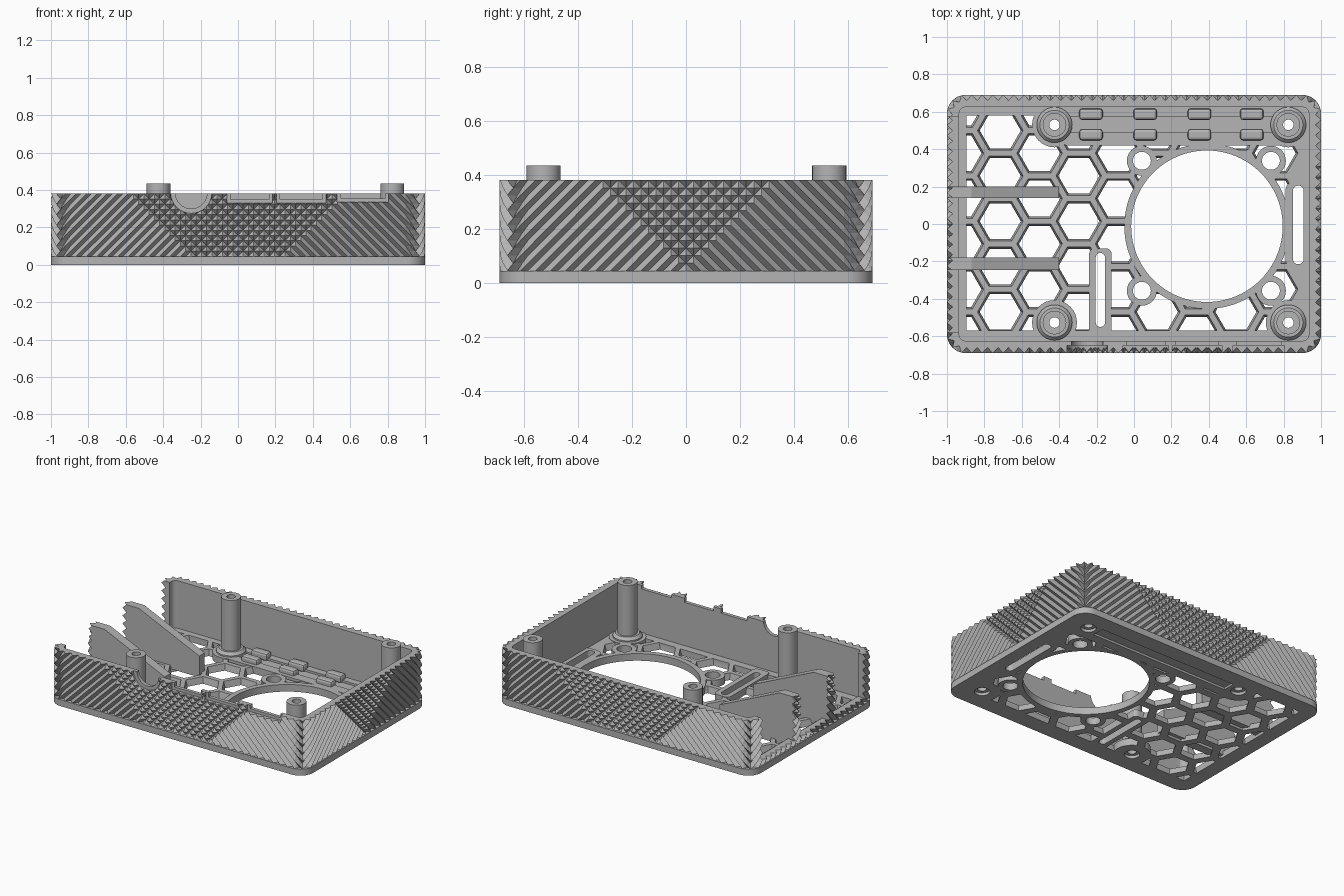
import bpy, bmesh, math
from math import sin, cos, pi
from mathutils import Matrix

old = bpy.data.objects.get("Cube")
if old:
    bpy.data.objects.remove(old, do_unlink=True)

grey = bpy.data.materials.new("plain grey")
grey.use_nodes = True
grey.diffuse_color = (0.46, 0.46, 0.46, 1)
grey.node_tree.nodes["Principled BSDF"].inputs["Base Color"].default_value = (0.46, 0.46, 0.46, 1)

HEIGHT, FLOOR, PAD = 0.38, 0.045, 0.05
RADIUS, ROWS = 0.1, 12


# ---------- helpers ----------
def finish(name, bm):
    bmesh.ops.remove_doubles(bm, verts=bm.verts, dist=1e-5)
    bmesh.ops.recalc_face_normals(bm, faces=bm.faces)
    mesh = bpy.data.meshes.new(name)
    bm.to_mesh(mesh)
    bm.free()
    mesh.materials.append(grey)
    ob = bpy.data.objects.new(name, mesh)
    bpy.context.collection.objects.link(ob)
    return ob


def add_prism(bm, outline, lo, hi, axis="z", top=None):
    """Extrude an outline; an optional second outline tapers it."""
    def place(p, h):
        return (p[0], p[1], h) if axis == "z" else (p[0], h, p[1])
    a = [bm.verts.new(place(p, lo)) for p in outline]
    b = [bm.verts.new(place(p, hi)) for p in (top or outline)]
    bm.faces.new(a[::-1])
    bm.faces.new(b)
    for i in range(len(a)):
        j = (i + 1) % len(a)
        bm.faces.new((a[i], a[j], b[j], b[i]))


def prism(name, outline, lo, hi, axis="z"):
    bm = bmesh.new()
    add_prism(bm, outline, lo, hi, axis)
    return finish(name, bm)


def circle(x, y, r, n=32):
    return [(x + r * cos(2 * pi * i / n), y + r * sin(2 * pi * i / n)) for i in range(n)]


def rect(x0, x1, y0, y1, r=0.0, n=6):
    if not r:
        return [(x0, y0), (x1, y0), (x1, y1), (x0, y1)]
    corners = [(x1 - r, y1 - r), (x0 + r, y1 - r), (x0 + r, y0 + r), (x1 - r, y0 + r)]
    return [(cx + r * cos((q + i / n) * pi / 2), cy + r * sin((q + i / n) * pi / 2))
            for q, (cx, cy) in enumerate(corners) for i in range(n + 1)]


def combine(ob, tool, operation="DIFFERENCE"):
    """Apply a boolean and discard the tool."""
    mod = ob.modifiers.new("cut", "BOOLEAN")
    mod.operation, mod.object, mod.solver = operation, tool, "EXACT"
    bpy.context.view_layer.update()
    result = bpy.data.meshes.new_from_object(ob.evaluated_get(bpy.context.evaluated_depsgraph_get()))
    ob.modifiers.clear()
    ob.data = result
    bpy.data.objects.remove(tool, do_unlink=True)


def smooth(ob):
    bpy.ops.object.select_all(action="DESELECT")
    ob.select_set(True)
    bpy.context.view_layer.objects.active = ob
    bpy.ops.object.shade_smooth_by_angle(angle=math.radians(30))


# ---------- knurled wall ----------
def outline_point(s, straight, half, inset):
    """Point on one side of the rounded outline, before turning it into place."""
    if abs(s) <= straight:
        return s, inset - half
    t = (abs(s) - straight) / RADIUS
    r = RADIUS - inset
    return math.copysign(straight + r * sin(t), s), RADIUS - half - r * cos(t)


def wall_side(bm, turn, straight, half, steps, cross):
    """Diagonal ridges lean to the middle and overlap there as pyramids."""
    rot = Matrix.Rotation(turn * pi / 2, 3, "Z")
    pitch = (straight + RADIUS * pi / 4) / steps
    dz = (HEIGHT - FLOOR) / ROWS

    def vert(i, inset, z):
        x, y = outline_point(i * pitch, straight, half, inset)
        return bm.verts.new(rot @ Matrix.Translation((x, y, z)).to_translation())

    columns = []
    for i in range(-steps, steps + 1):
        outer = [vert(i, 0.03 * ((i + steps + j) % 2), FLOOR + j * dz) for j in range(ROWS + 1)]
        columns.append((outer, vert(i, 0.065, FLOOR), vert(i, 0.065, HEIGHT)))
    for k in range(2 * steps):
        (a, a_low, a_top), (b, b_low, b_top) = columns[k], columns[k + 1]
        for j in range(ROWS):
            x, z = (k + 0.5 - steps) * pitch, (j + 0.5) * dz
            rising, falling = x - cross < z, -x - cross < z
            up = rising
            if rising and falling:
                up = (k + j) % 2 == 1
            quad = a[j], b[j], b[j + 1], a[j + 1]
            p = quad if up else quad[1:] + quad[:1]
            bm.faces.new((p[0], p[1], p[2]))
            bm.faces.new((p[0], p[2], p[3]))
        bm.faces.new((a[-1], b[-1], b_top, a_top))
        bm.faces.new((a_top, b_top, b_low, a_low))
        bm.faces.new((a_low, b_low, b[0], a[0]))


bm = bmesh.new()
for turn in range(4):
    if turn % 2:
        wall_side(bm, turn, 0.59, 1.0, 24, 0.0)
    else:
        wall_side(bm, turn, 0.90, 0.69, 35, 0.26)
wall = finish("knurled_wall", bm)

# Large openings at the open end, separated by the fins
for y0, y1 in ((-0.58, -0.245), (-0.18, 0.14), (0.2, 0.575)):
    combine(wall, prism("opening", rect(-1.1, -0.9, y0, y1), 0.075, 0.6))

# Front sockets: a recess outside and a smaller opening through
for x0, x1, z in ((-0.06, 0.185, 0.33), (0.205, 0.47, 0.33), (0.53, 0.805, 0.335)):
    combine(wall, prism("recess", rect(x0, x1, z, 0.6), -0.8, -0.65, "y"))
    combine(wall, prism("socket", rect(x0 + 0.02, x1 - 0.02, z + 0.02, 0.6), -0.8, -0.6, "y"))
combine(wall, prism("round_recess", circle(-0.25, 0.385, 0.11), -0.8, -0.65, "y"))
combine(wall, prism("round_socket", circle(-0.25, 0.385, 0.085), -0.8, -0.6, "y"))

# ---------- floor with honeycomb ----------
floor = prism("floor", rect(-1, 1, -0.69, 0.69, RADIUS, 10), 0, FLOOR)
bm = bmesh.new()
spacing = 0.2425
for c in range(-1, 8):
    for r in range(-3, 4):
        x = -0.715 + 0.21 * c
        y = 0.015 + spacing * (r + 0.5 * (c % 2))
        add_prism(bm, circle(x, y, 0.107, 6), -0.01, 0.06, top=circle(x, y, 0.126, 6))
honeycomb = finish("honeycomb", bm)
combine(honeycomb, prism("bounds", rect(-0.895, 0.895, -0.57, 0.58), -0.1, 0.2), "INTERSECT")
combine(floor, honeycomb)

# Solid pads around the fan, screws, slots and rear panel
posts = [(x, y) for x in (-0.425, 0.825) for y in (-0.527, 0.53)]
screws = [(x, y) for x in (0.042, 0.732) for y in (-0.357, 0.338)]
FAN = (0.39, -0.012)
pads = [circle(*FAN, 0.442, 96), rect(-0.37, 0.82, 0.42, 0.64),
        rect(0.81, 0.95, -0.24, 0.23, 0.05), rect(-0.24, -0.12, -0.6, -0.13, 0.03)]
pads += [circle(x, y, 0.08) for x, y in screws] + [circle(x, y, 0.12) for x, y in posts]
for pad in pads:
    combine(floor, prism("pad", pad, 0, PAD), "UNION")

# Holes through the floor
holes = [circle(*FAN, 0.405, 96), rect(0.85, 0.907, -0.215, 0.205, 0.027),
         rect(-0.205, -0.155, -0.55, -0.155, 0.024)]
holes += [circle(x, y, 0.048) for x, y in screws] + [circle(x, y, 0.05) for x, y in posts]
for hole in holes:
    combine(floor, prism("hole", hole, -0.1, 0.2))

# Long shallow pocket above and below the rear panel
for lo, hi in ((-0.1, 0.015), (0.035, 0.2)):
    combine(floor, prism("pocket", rect(-0.345, 0.745, 0.488, 0.575), lo, hi))
smooth(floor)

# ---------- clips beside the pocket ----------
for x in (-0.23, 0.06, 0.35, 0.63):
    for y in (0.478, 0.587):
        clip = prism("clip", rect(x - 0.063, x + 0.063, y - 0.031, y + 0.031), 0.03, 0.085)
        bevel = clip.modifiers.new("soft edges", "BEVEL")
        bevel.width, bevel.segments = 0.016, 2

# ---------- mounting posts ----------
PROFILE = [(0.028, 0.02), (0.095, 0.02), (0.095, 0.06), (0.078, 0.078),
           (0.063, 0.078), (0.063, 0.435), (0.028, 0.435)]
SIDES = 40
for x, y in posts:
    bm = bmesh.new()
    rings = [[bm.verts.new((px, py, z)) for px, py in circle(x, y, r, SIDES)] for r, z in PROFILE]
    for i, ring in enumerate(rings):
        nxt = rings[(i + 1) % len(rings)]
        for k in range(SIDES):
            m = (k + 1) % SIDES
            bm.faces.new((ring[k], ring[m], nxt[m], nxt[k]))
    smooth(finish("mounting_post", bm))

# ---------- divider fins ----------
FIN = [(-0.96, 0.02), (-0.4, 0.02), (-0.4, 0.17), (-0.87, HEIGHT), (-0.96, HEIGHT)]
for y0, y1 in ((-0.245, -0.18), (0.14, 0.2)):
    prism("divider_fin", FIN, y0, y1, "y")
